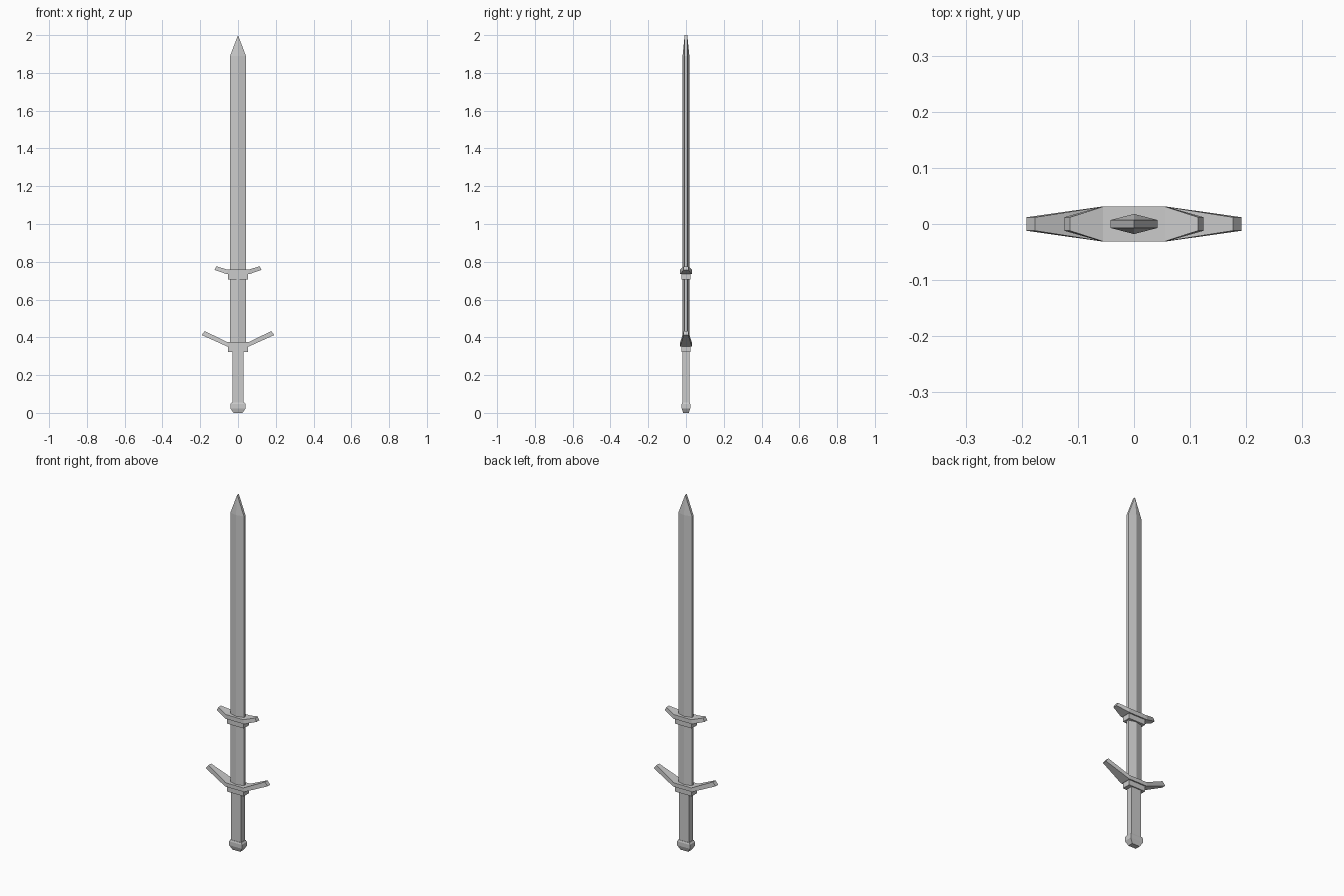
import bpy, bmesh

if "Cube" in bpy.data.objects:
    bpy.data.objects.remove(bpy.data.objects["Cube"])


def loft(name, rings):
    """Skin a list of equal-length closed rings and cap both ends."""
    bm = bmesh.new()
    vr = [[bm.verts.new(p) for p in ring] for ring in rings]
    n = len(vr[0])
    for a, b in zip(vr, vr[1:]):
        for i in range(n):
            j = (i + 1) % n
            bm.faces.new((a[i], a[j], b[j], b[i]))
    bm.faces.new(vr[0][::-1])
    bm.faces.new(vr[-1])
    bmesh.ops.remove_doubles(bm, verts=bm.verts, dist=1e-5)
    bmesh.ops.recalc_face_normals(bm, faces=bm.faces)
    mesh = bpy.data.meshes.new(name)
    bm.to_mesh(mesh)
    bm.free()
    ob = bpy.data.objects.new(name, mesh)
    bpy.context.collection.objects.link(ob)
    return ob


def rect(x, y, z):
    return [(-x, -y, z), (x, -y, z), (x, y, z), (-x, y, z)]


def blade_ring(x, edge, ridge, z):
    return [(-x, -edge, z), (0, -ridge, z), (x, -edge, z),
            (x, edge, z), (0, ridge, z), (-x, edge, z)]


def guard(name, z0, z1, tip_top, tip_low):
    # cross-bar stations from left tip to right tip: (x_top, z_top, x_low, z_low, half depth)
    right = [(0.055, z1, 0.058, z0, 0.031),
             (*tip_top, *tip_low, 0.012)]
    left = [(-a, b, -c, d, y) for a, b, c, d, y in reversed(right)]
    rings = [[(xl, -y, zl), (xt, -y, zt), (xt, y, zt), (xl, y, zl)]
             for xt, zt, xl, zl, y in left + right]
    loft(name, rings)
    # collar under the cross-bar
    loft(name + "_collar", [rect(0.052, 0.024, z0 - 0.029), rect(0.052, 0.024, z0)])


# Pommel with chamfered base
loft("pommel", [rect(0.024, 0.015, 0.0), rect(0.040, 0.023, 0.024),
                rect(0.040, 0.023, 0.046), rect(0.034, 0.020, 0.055)])

# Grip
loft("grip", [rect(0.030, 0.018, 0.05), rect(0.030, 0.018, 0.33)])

# Six-sided blade with central ridge, narrowing to a short tip edge
loft("blade", [blade_ring(0.042, 0.007, 0.018, 0.36),
               blade_ring(0.042, 0.007, 0.018, 1.89),
               blade_ring(0.0, 0.007, 0.007, 2.0)])

# Two upswept guards
guard("lower_guard", 0.352, 0.374, (0.176, 0.433), (0.192, 0.412))
guard("upper_guard", 0.734, 0.758, (0.114, 0.776), (0.124, 0.757))
